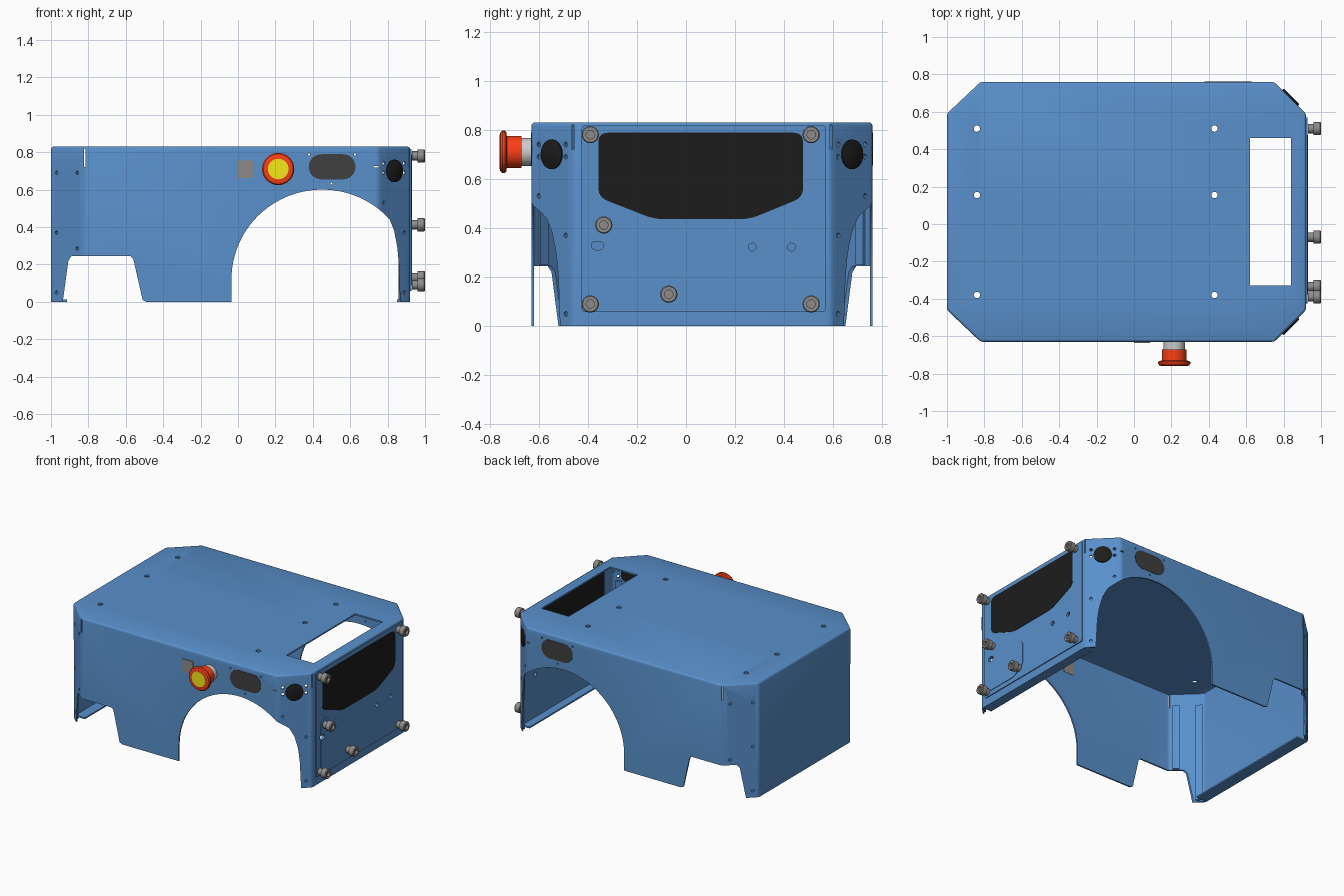
import bpy, bmesh, math
from mathutils import Vector

if "Cube" in bpy.data.objects:
    bpy.data.objects.remove(bpy.data.objects["Cube"])

def material(name, rgb):
    m = bpy.data.materials.new(name)
    m.diffuse_color = (*rgb, 1)
    m.use_nodes = True
    m.node_tree.nodes["Principled BSDF"].inputs["Base Color"].default_value = m.diffuse_color
    return m

BLUE = material("blue_paint", (0.10, 0.28, 0.60))
BLACK = material("black_panel", (0.012, 0.012, 0.012))
DARK = material("dark_grey", (0.05, 0.05, 0.05))
STEEL = material("dull_steel", (0.27, 0.26, 0.25))
RED = material("red_plastic", (0.95, 0.05, 0.008))
YELLOW = material("yellow_label", (0.90, 0.82, 0.01))

def finish(name, bm, mat=None):
    bmesh.ops.remove_doubles(bm, verts=bm.verts, dist=1e-5)
    bmesh.ops.recalc_face_normals(bm, faces=bm.faces)
    me = bpy.data.meshes.new(name)
    bm.to_mesh(me)
    bm.free()
    ob = bpy.data.objects.new(name, me)
    bpy.context.collection.objects.link(ob)
    if mat:
        me.materials.append(mat)
    return ob

def activate(ob):
    bpy.ops.object.select_all(action='DESELECT')
    ob.select_set(True)
    bpy.context.view_layer.objects.active = ob

def smooth(ob, angle=35):
    activate(ob)
    bpy.ops.object.shade_smooth_by_angle(angle=math.radians(angle))

def prism(name, pts, axis, a, b, mat=None):
    """Extrude a 2D outline along an axis from a to b."""
    place = {'x': lambda p, t: (t, p[0], p[1]),
             'y': lambda p, t: (p[0], t, p[1]),
             'z': lambda p, t: (p[0], p[1], t)}[axis]
    bm = bmesh.new()
    lo = [bm.verts.new(place(p, a)) for p in pts]
    hi = [bm.verts.new(place(p, b)) for p in pts]
    bm.faces.new(lo)
    bm.faces.new(hi)
    for i in range(len(pts)):
        j = (i + 1) % len(pts)
        bm.faces.new((lo[i], lo[j], hi[j], hi[i]))
    return finish(name, bm, mat)

def rect(x0, x1, y0, y1):
    return [(x0, y0), (x1, y0), (x1, y1), (x0, y1)]

def rounded(pts, r, n=6):
    """Round every corner of an outline."""
    out = []
    for i, p in enumerate(pts):
        p, q, s = Vector(p), Vector(pts[i - 1]), Vector(pts[(i + 1) % len(pts)])
        a, b = p + (q - p).normalized() * r, p + (s - p).normalized() * r
        for k in range(n + 1):
            t = k / n
            out.append(tuple(a * (1 - t) ** 2 + p * 2 * t * (1 - t) + b * t * t))
    return out

def stadium(cx, cz, half, r, n=16):
    return [(cx + s * half + r * math.cos(o + math.pi * k / n), cz + r * math.sin(o + math.pi * k / n))
            for s, o in ((1, -math.pi / 2), (-1, math.pi / 2)) for k in range(n + 1)]

def lathe(name, profile, loc, direction, mat=None, seg=32):
    """Revolve (radius, height) points round a direction."""
    rot = Vector((0, 0, 1)).rotation_difference(Vector(direction))
    bm = bmesh.new()
    rings = [[bm.verts.new(Vector(loc) + rot @ Vector((r * math.cos(2 * math.pi * k / seg),
              r * math.sin(2 * math.pi * k / seg), h))) for k in range(seg)] for r, h in profile]
    for A, B in zip(rings, rings[1:]):
        for k in range(seg):
            j = (k + 1) % seg
            bm.faces.new((A[k], A[j], B[j], B[k]))
    ob = finish(name, bm, mat)
    smooth(ob)
    return ob

def hole(loc, direction, r, half=0.03):
    d = Vector(direction).normalized()
    return lathe("cutter", [(0, -half), (r, -half), (r, half), (0, half)], loc, d, seg=16)

def cut(ob, cutters):
    """Apply each opening in turn."""
    activate(ob)
    for c in cutters:
        b = ob.modifiers.new("opening", 'BOOLEAN')
        b.operation, b.object, b.solver = 'DIFFERENCE', c, 'EXACT'
        bpy.ops.object.modifier_apply(modifier=b.name)

# The shell is symmetrical about y = 0.065
def same(y):
    return y

def other(y):
    return 0.13 - y

SIDES = ((same, -1), (other, 1))

# Folded sheet cover
plan = [(-0.82, -0.63), (0.75, -0.63), (0.92, -0.46), (0.92, 0.59),
        (0.75, 0.76), (-0.82, 0.76), (-1, 0.59), (-1, -0.46)]
shell = prism("cover_shell", plan, 'z', 0, 0.83, BLUE)
bm = bmesh.new()
bm.from_mesh(shell.data)
edges = [e for e in bm.edges if max(v.co.z for v in e.verts) > 0.5]
bmesh.ops.bevel(bm, geom=edges, offset=0.014, segments=3, profile=0.5, affect='EDGES')
bottom = [f for f in bm.faces if all(abs(v.co.z) < 1e-4 for v in f.verts)]
bmesh.ops.delete(bm, geom=bottom, context='FACES')
bm.normal_update()
bm.to_mesh(shell.data)
bm.free()
sheet = shell.modifiers.new("sheet", 'SOLIDIFY')
sheet.thickness, sheet.offset = 0.011, -1
activate(shell)
bpy.ops.object.modifier_apply(modifier=sheet.name)

# Cutters: wheel arch, foot notch, top window
arch = [(0.45 + 0.485 * math.cos(math.radians(a)), 0.12 + 0.48 * math.sin(math.radians(a)))
        for a in range(180, 41, -3)]
arch += [(0.835, 0.38), (0.852, 0.29), (0.86, 0.2), (0.87, -0.1), (-0.035, -0.1)]
notch = [(-0.95, -0.1), (-0.937, 0), (-0.907, 0.22), (-0.89, 0.245),
         (-0.575, 0.245), (-0.56, 0.23), (-0.51, 0.01), (-0.49, 0), (-0.48, -0.1)]
cutters = [prism("cutter", arch, 'y', -1, 1), prism("cutter", notch, 'y', -1, 1),
           prism("cutter", rect(0.62, 0.84, -0.33, 0.46), 'z', 0.7, 1)]
# Mounting holes in the top
for x in (-0.84, 0.43):
    for y in (-0.38, 0.155, 0.51):
        cutters.append(hole((x, y, 0.83), (0, 0, 1), 0.017))
# Corner fixing holes, bend relief slits, light screw holes
fixings = [(0.78, -0.60, (0.74, 0.69, 0.53)), (0.89, -0.49, (0.74, 0.69, 0.37, 0.05)),
           (-0.97, -0.488, (0.69, 0.37, 0.05)), (-0.86, -0.592, (0.69, 0.285))]
for m, side in SIDES:
    for x, y, zs in fixings:
        for z in zs:
            cutters.append(hole((x, m(y), z), (math.copysign(1, x), side, 0), 0.01))
    cy = m(-0.63)
    cutters.append(prism("cutter", rect(-0.824, -0.815, cy - 0.03, cy + 0.03), 'z', 0.72, 0.82))
    cutters.append(prism("cutter", rect(0.725, 0.75, 0.718, 0.726), 'y', cy - 0.03, cy + 0.03))
    cy = m(-0.46)
    cutters.append(prism("cutter", rect(0.89, 0.95, cy - 0.004, cy + 0.004), 'z', 0.72, 0.82))
    for x, z in ((0.38, 0.787), (0.625, 0.787), (0.5, 0.632)):
        cutters.append(hole((x, m(-0.63), z), (0, 1, 0), 0.006))
# End wall openings
end_cutters = [hole((0.92, y, 0.322), (1, 0, 0), 0.016) for y in (0.27, 0.43)]
end_cutters.append(prism("cutter", stadium(-0.36, 0.328, 0.008, 0.017), 'x', 0.88, 0.96))

# End door and its small hatch
door = prism("end_door", rounded(rect(-0.425, 0.57, 0.058, 0.818), 0.015), 'x', 0.915, 0.927, BLUE)
hatch_pts = [(-0.378, 0.09), (-0.12, 0.09), (-0.03, 0.15), (-0.03, 0.315), (-0.32, 0.46), (-0.378, 0.44)]
hatch = prism("small_hatch", rounded(hatch_pts, 0.03), 'x', 0.922, 0.931, BLUE)
cut(shell, cutters + end_cutters)
cut(door, end_cutters)
cut(hatch, end_cutters)
for c in cutters + end_cutters:
    bpy.data.objects.remove(c)
smooth(shell, 30)

# Bottom return flanges
prism("left_flange", rect(-0.995, -0.915, -0.45, 0.58), 'z', 0, 0.011, BLUE)
prism("right_flange", rect(0.85, 0.915, -0.45, 0.58), 'z', 0, 0.011, BLUE)

# Joining strips behind the corner panels
for x, y, z0, z1 in ((0.78, -0.60, 0.5, 0.66), (0.89, -0.49, 0.01, 0.66),
                     (-0.97, -0.488, 0.01, 0.73), (-0.86, -0.592, 0.25, 0.73)):
    s = math.copysign(1, x)
    u, n = Vector((s, 1)).normalized(), Vector((-s, 1)).normalized()
    c = Vector((x, y))
    for m, side in SIDES:
        pts = [c + u * a + n * d for a, d in ((-0.022, 0.012), (0.022, 0.012), (0.022, 0.022), (-0.022, 0.022))]
        prism("corner_strip", [(p.x, m(p.y)) for p in pts], 'z', z0, z1, BLUE)

# Black window in the end wall
window = [(-0.357, 0.788), (-0.357, 0.525), (-0.13, 0.436), (0.26, 0.436), (0.477, 0.525), (0.477, 0.788)]
prism("end_window", rounded(window, 0.04), 'x', 0.905, 0.93, BLACK)

# Thumb screws
knob = [(0, 0), (0.025, 0), (0.025, 0.03), (0.035, 0.032), (0.035, 0.066), (0.031, 0.071),
        (0.017, 0.071), (0.017, 0.055), (0, 0.055)]
for y, z in ((-0.39, 0.78), (0.51, 0.78), (-0.39, 0.09), (0.51, 0.09), (-0.335, 0.412), (-0.07, 0.13)):
    lathe("thumb_screw", knob, (0.929, y, z), (1, 0, 0), STEEL, 24)

# Side lights and round corner sensors on both sides
for m, s in SIDES:
    w = m(-0.63)
    prism("side_light", stadium(0.503, 0.722, 0.058, 0.067), 'y', w + s * 0.002, w - s * 0.013, DARK)
    lathe("corner_sensor", [(0, -0.014), (0.06, -0.014), (0.06, 0.007), (0.055, 0.01), (0, 0.01)],
          (0.835, m(-0.545), 0.70), (1, s, 0), BLACK)

# Grey plate and stop button on the front
prism("front_plate", rect(0, 0.085, 0.663, 0.755), 'y', -0.637, -0.617, STEEL)
spot = (0.215, -0.625, 0.71)
lathe("button_collar", [(0, 0), (0.057, 0), (0.057, 0.055), (0, 0.055)], spot, (0, -1, 0))
lathe("button_head", [(0, 0.046), (0.065, 0.046), (0.065, 0.105), (0.08, 0.107), (0.086, 0.113), (0.086, 0.123),
                      (0.08, 0.131), (0.07, 0.134), (0, 0.134)], spot, (0, -1, 0), RED, 40)
lathe("button_label", [(0, 0.13), (0.055, 0.13), (0.055, 0.1355), (0, 0.1355)], spot, (0, -1, 0), YELLOW)
